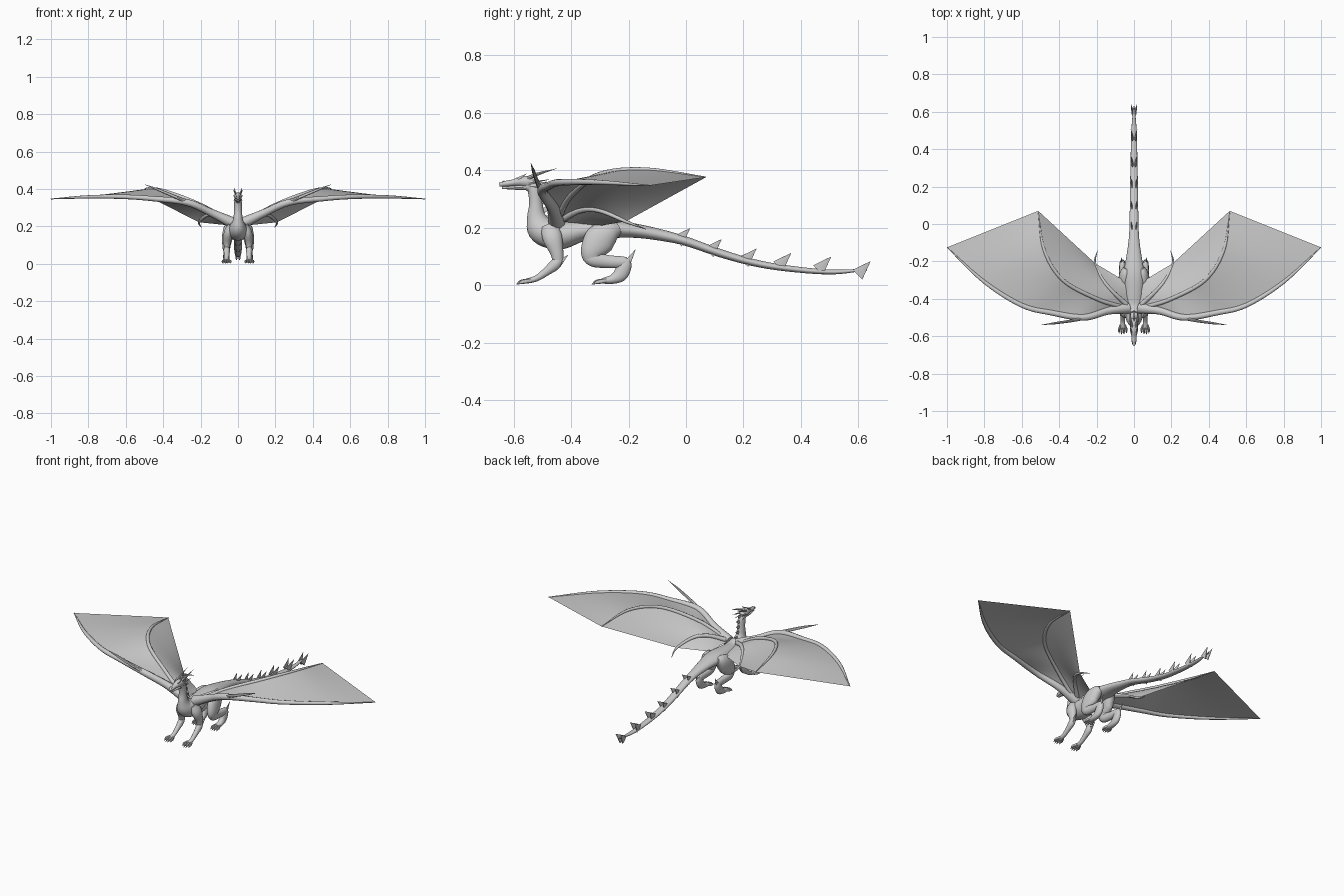
import bpy, bmesh, math
from mathutils import Vector

X, Z = Vector((1, 0, 0)), Vector((0, 0, 1))


def spline(pts, steps):
    """Catmull-Rom through tuples of any length."""
    p = [Vector(q) for q in pts]
    p = [2 * p[0] - p[1]] + p + [2 * p[-1] - p[-2]]
    out = []
    for i in range(1, len(p) - 2):
        a, b, c, d = p[i - 1:i + 3]
        for s in range(steps):
            t = s / steps
            out.append(0.5 * (2 * b + (c - a) * t + (2 * a - 5 * b + 4 * c - d) * t * t
                              + (3 * b - a - 3 * c + d) * t ** 3))
    return out + [p[-2]]


def tube(bm, pts, ref=X, sides=14, steps=5):
    """Oval tube through (x, y, z, radius along ref, other radius)."""
    rows = spline(pts, steps)
    pos = [Vector(r[:3]) for r in rows]
    rings = []
    for i, r in enumerate(rows):
        t = (pos[min(i + 1, len(pos) - 1)] - pos[max(i - 1, 0)]).normalized()
        u = (ref - t * ref.dot(t)).normalized()
        w = t.cross(u)
        ra, rb = max(r[3], .0005), max(r[4], .0005)
        rings.append([bm.verts.new(pos[i] + u * ra * math.cos(k * math.tau / sides)
                                   + w * rb * math.sin(k * math.tau / sides)) for k in range(sides)])
    for a, b in zip(rings, rings[1:]):
        for k in range(sides):
            j = (k + 1) % sides
            bm.faces.new((a[k], a[j], b[j], b[k]))
    bm.faces.new(rings[0][::-1])
    bm.faces.new(rings[-1])


def spike(bm, base, tip, ra, rb, ref=X, sides=6):
    tube(bm, [(*base, ra, rb), (*tip, 0, 0)], ref, sides, 1)


def finish(name, bm, mirror=True):
    bmesh.ops.recalc_face_normals(bm, faces=bm.faces)
    me = bpy.data.meshes.new(name)
    bm.to_mesh(me)
    bm.free()
    ob = bpy.data.objects.new(name, me)
    bpy.context.collection.objects.link(ob)
    bpy.ops.object.select_all(action='DESELECT')
    ob.select_set(True)
    bpy.context.view_layer.objects.active = ob
    bpy.ops.object.shade_smooth_by_angle(angle=math.radians(40))
    if mirror:
        ob.modifiers.new("Mirror", 'MIRROR')
    return ob


# neck, torso and tail as one tapering tube
bm = bmesh.new()
body = [(-.555, .35, .016, .018), (-.53, .335, .02, .023), (-.523, .285, .021, .023),
        (-.52, .235, .027, .034), (-.50, .195, .045, .052), (-.44, .174, .056, .05),
        (-.36, .19, .052, .037), (-.27, .196, .056, .033), (-.18, .19, .042, .025),
        (-.09, .175, .029, .02), (0, .153, .024, .016), (.13, .108, .022, .014),
        (.26, .073, .02, .012), (.4, .053, .017, .01), (.52, .046, .013, .008),
        (.63, .055, .003, .003)]
tube(bm, [(0, *p) for p in body], sides=20)
finish("body", bm, False)

# head with separate lower jaw
bm = bmesh.new()
tube(bm, [(0, -.65, .350, .006, .007), (0, -.63, .353, .012, .010), (0, -.60, .357, .014, .012),
          (0, -.575, .361, .020, .018), (0, -.55, .359, .021, .021), (0, -.525, .350, .013, .014)])
tube(bm, [(0, -.64, .339, .005, .004), (0, -.61, .339, .011, .006), (0, -.575, .340, .016, .009),
          (0, -.545, .343, .016, .012)])
finish("head", bm, False)

# horns, brow and cheek spikes
bm = bmesh.new()
tube(bm, [(.011, -.55, .373, .007, .007), (.018, -.51, .389, .005, .005), (.021, -.45, .406, 0, 0)], sides=8)
spike(bm, (.016, -.545, .356), (.026, -.475, .368), .005, .006)
spike(bm, (.015, -.545, .345), (.024, -.50, .340), .004, .006)
spike(bm, (.013, -.585, .369), (.017, -.555, .388), .004, .007)
spike(bm, (.006, -.64, .356), (.007, -.632, .366), .003, .004)
finish("horns", bm)

# small spines down the back of the neck
bm = bmesh.new()
for y, z in ((-.515, .348), (-.503, .32), (-.502, .29), (-.497, .26), (-.484, .232)):
    spike(bm, (0, y, z), (0, y + .03, z + .012), .004, .012)
finish("neck_spines", bm, False)

# paired blades along the tail
bm = bmesh.new()
for y, z in ((.014, .198), (.124, .160), (.245, .127), (.366, .112), (.505, .099), (.642, .083)):
    spike(bm, (.008, y - .045, z - .046), (.017, y, z), .006, .027)
finish("tail_blades", bm)


def claws(bm, x, y, z, spread, length):
    """Four toes fanned forward, each ending in a claw."""
    for k in (-1.5, -.5, .5, 1.5):
        l = length * (1 - .06 * k * k)
        a, b = x + k * spread * .5, x + k * spread
        tube(bm, [(a, y, z, .007, .008), (b, y - l * .5, .013, .006, .008), (b, y - l * .75, .010, .005, .006),
                  (b, y - l, .002, 0, 0)], sides=8, steps=3)


# front legs
bm = bmesh.new()
tube(bm, [(.035, -.475, .205, .02, .03), (.052, -.465, .165, .024, .035), (.058, -.45, .115, .019, .024),
          (.06, -.445, .078, .014, .018)])
tube(bm, [(.06, -.437, .098, .012, .014), (.06, -.455, .073, .017, .020), (.06, -.485, .048, .014, .015),
          (.06, -.52, .024, .012, .011), (.06, -.555, .014, .015, .009)])
spike(bm, (.062, -.445, .072), (.068, -.41, .106), .007, .013)
claws(bm, .06, -.54, .016, .013, .052)
finish("front_leg", bm)

# hind legs
bm = bmesh.new()
tube(bm, [(.038, -.235, .198, .02, .02), (.046, -.265, .185, .030, .040), (.054, -.30, .158, .030, .054),
          (.060, -.325, .118, .026, .042), (.062, -.325, .085, .018, .03)], sides=16)
tube(bm, [(.062, -.345, .105, .016, .022), (.062, -.32, .09, .021, .027), (.062, -.27, .082, .018, .023),
          (.062, -.215, .08, .015, .020), (.062, -.195, .082, .008, .01)])
tube(bm, [(.062, -.203, .092, .010, .012), (.062, -.212, .07, .016, .024), (.062, -.228, .038, .017, .026),
          (.062, -.255, .021, .018, .017), (.062, -.29, .015, .017, .010)])
spike(bm, (.064, -.205, .075), (.070, -.176, .124), .007, .014)
claws(bm, .062, -.275, .017, .013, .055)
finish("hind_leg", bm)

# wing bones: x, y, z, radii
lead = [(.03, -.45, .22, .03, .03), (.14, -.465, .272, .021, .021), (.27, -.50, .328, .018, .018),
        (.44, -.475, .347, .014, .015), (.60, -.435, .358, .012, .013), (.80, -.31, .358, .009, .010),
        (1.0, -.125, .347, .002, .002)]
mid = [(.06, -.445, .235, .012, .012), (.20, -.40, .315, .011, .011), (.38, -.30, .385, .010, .010),
       (.48, -.14, .402, .008, .008), (.512, .07, .376, .002, .002)]
inner = [(.04, -.43, .232, .014, .014), (.11, -.365, .262, .011, .011), (.165, -.30, .26, .009, .009),
         (.208, -.21, .222, .006, .006), (.195, -.14, .195, .001, .001)]
bm = bmesh.new()
for bone in (lead, mid, inner):
    tube(bm, bone, Z, 10, 6)
tube(bm, [(.25, -.495, .32, .015, .014), (.32, -.515, .352, .009, .008), (.42, -.53, .394, .007, .006),
          (.50, -.54, .425, 0, 0)], Z, 8, 3)
finish("wing_bones", bm)


def resample(pts, n):
    """Evenly spaced points along a smoothed path."""
    s = spline([p[:3] for p in pts], 12)
    d = [0]
    for a, b in zip(s, s[1:]):
        d.append(d[-1] + (b - a).length)
    out, j = [], 0
    for i in range(n + 1):
        t = d[-1] * i / n
        while j < len(s) - 2 and d[j + 1] < t:
            j += 1
        out.append(s[j].lerp(s[j + 1], (t - d[j]) / (d[j + 1] - d[j])))
    return out


# wing membranes stretched between the bones
bm = bmesh.new()
flank = [(.03, -.42, .22), (.04, -.37, .215), (.04, -.31, .205)]
for one, two in ((lead, mid), (mid, inner[:4]), (inner[:4], flank)):
    grid = []
    for a, b in zip(resample(one, 28), resample(two, 28)):
        grid.append([bm.verts.new(a.lerp(b, k / 8)) for k in range(9)])
    for r, s in zip(grid, grid[1:]):
        for k in range(8):
            bm.faces.new((r[k], r[k + 1], s[k + 1], s[k]))
finish("wing_membrane", bm)
